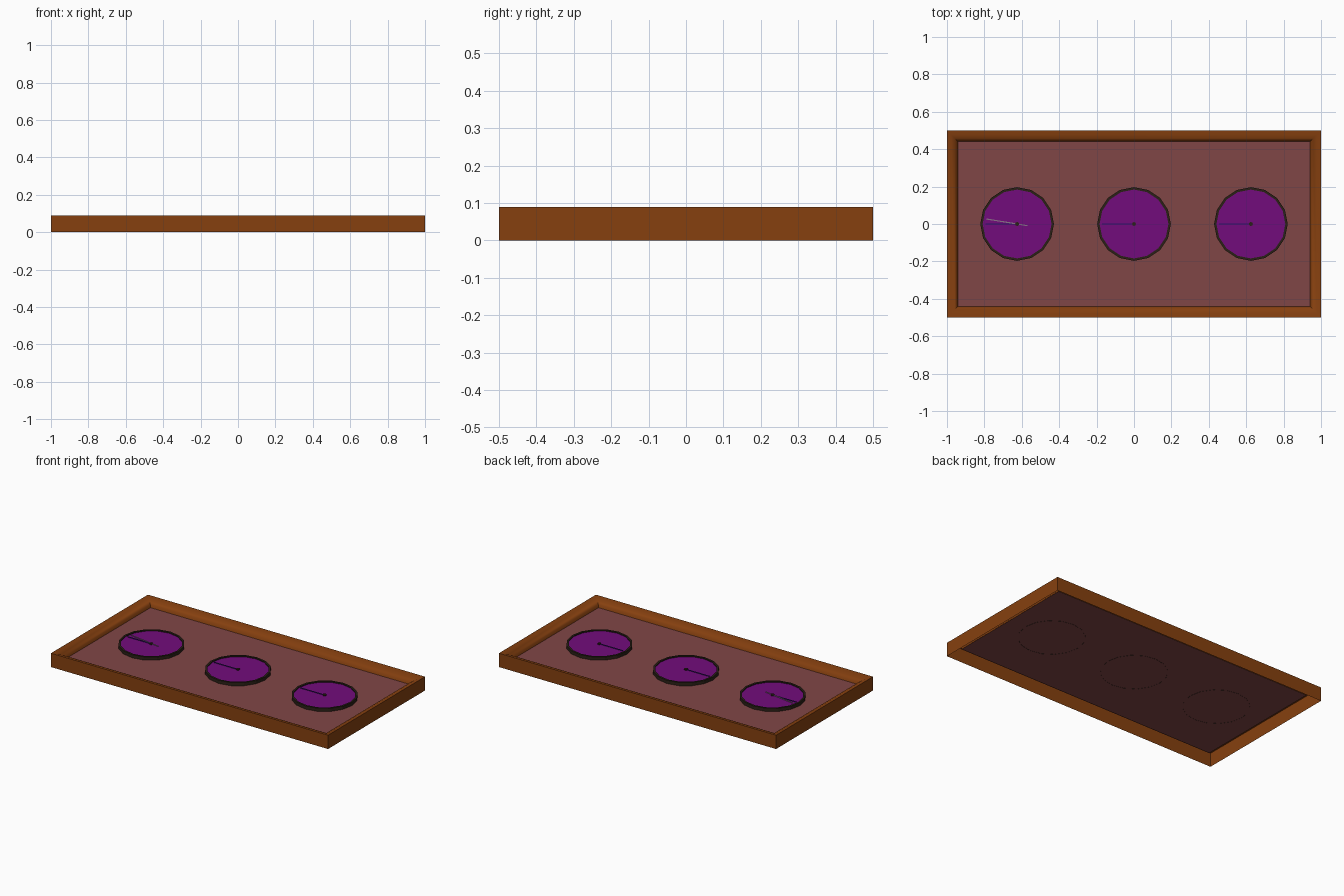
import bpy, bmesh, math
from mathutils import Matrix

if "Cube" in bpy.data.objects:
    bpy.data.objects.remove(bpy.data.objects["Cube"])


def lin(c):
    return c / 12.92 if c <= 0.04045 else ((c + 0.055) / 1.055) ** 2.4


def material(name, hexcol):
    m = bpy.data.materials.new(name)
    m.diffuse_color = [lin(int(hexcol[i:i + 2], 16) / 255) for i in (0, 2, 4)] + [1.0]
    m.use_nodes = True
    m.node_tree.nodes["Principled BSDF"].inputs["Base Color"].default_value = m.diffuse_color
    return m


wood = material("wood", "86400F")
felt = material("felt", "804646")
dark = material("dark_trim", "2A2016")
purple = material("purple", "720C7C")
navy = material("navy", "2A1068")
pale = material("pale", "8A7088")


def finish(bm, name, mat, smooth=None):
    me = bpy.data.meshes.new(name)
    bm.to_mesh(me)
    bm.free()
    ob = bpy.data.objects.new(name, me)
    bpy.context.collection.objects.link(ob)
    me.materials.append(mat)
    if smooth:
        bpy.ops.object.select_all(action='DESELECT')
        ob.select_set(True)
        bpy.context.view_layer.objects.active = ob
        bpy.ops.object.shade_smooth_by_angle(angle=math.radians(smooth))
    return ob


def skin(bm, rings):
    """Bridge consecutive closed rings with quads."""
    loops = [[bm.verts.new(p) for p in r] for r in rings]
    n = len(loops[0])
    for a, b in zip(loops, loops[1:]):
        for i in range(n):
            j = (i + 1) % n
            bm.faces.new((a[i], a[j], b[j], b[i]))
    return loops


def circle(r, z, cx, n=16):
    return [(cx + r * math.cos(2 * math.pi * i / n), r * math.sin(2 * math.pi * i / n), z)
            for i in range(n)]


def rect(inset, z):
    x, y = 1 - inset, 0.5 - inset
    return [(-x, -y, z), (x, -y, z), (x, y, z), (-x, y, z)]


# Frame: upright outer wall, rounded moulding falling to the panel, open below
bm = bmesh.new()
skin(bm, [rect(i, z) for i, z in
          ((0, 0), (0, 0.09), (0.022, 0.087), (0.042, 0.077), (0.055, 0.062), (0.06, 0.042))])
finish(bm, "frame", wood, 45)

# Panel inside the frame
bm = bmesh.new()
bm.faces.new([bm.verts.new(p) for p in rect(0.059, 0.044)])
finish(bm, "panel", felt)


def hand(name, mat, cx, x0, y0, x1, y1, z):
    bm = bmesh.new()
    length = math.hypot(x1 - x0, y1 - y0)
    mat4 = (Matrix.Translation((cx + (x0 + x1) / 2, (y0 + y1) / 2, z))
            @ Matrix.Rotation(math.atan2(y1 - y0, x1 - x0), 4, 'Z')
            @ Matrix.Diagonal((length, 0.006, 0.003, 1)))
    bmesh.ops.create_cube(bm, size=1, matrix=mat4)
    finish(bm, name, mat)


# Three dials: rim, face, hand and centre pin
for k, cx in enumerate((-0.625, 0, 0.625), 1):
    bm = bmesh.new()
    skin(bm, [circle(r, z, cx) for r, z in
              ((0.197, 0.043), (0.197, 0.065), (0.184, 0.065), (0.184, 0.058))])
    finish(bm, f"dial_rim_{k}", dark)
    bm = bmesh.new()
    bm.faces.new([bm.verts.new(p) for p in circle(0.185, 0.059, cx)])
    finish(bm, f"dial_face_{k}", purple)
    hand(f"dial_hand_{k}", navy, cx, -0.17, 0, 0, 0, 0.0615)
    bm = bmesh.new()
    loops = skin(bm, [circle(0.011, z, cx, 8) for z in (0.059, 0.066)])
    bm.faces.new(loops[-1])
    finish(bm, f"dial_pin_{k}", dark)

# Extra slanted hand on the left dial
hand("slanted_hand", pale, -0.625, -0.165, 0.027, 0.055, -0.009, 0.0635)
